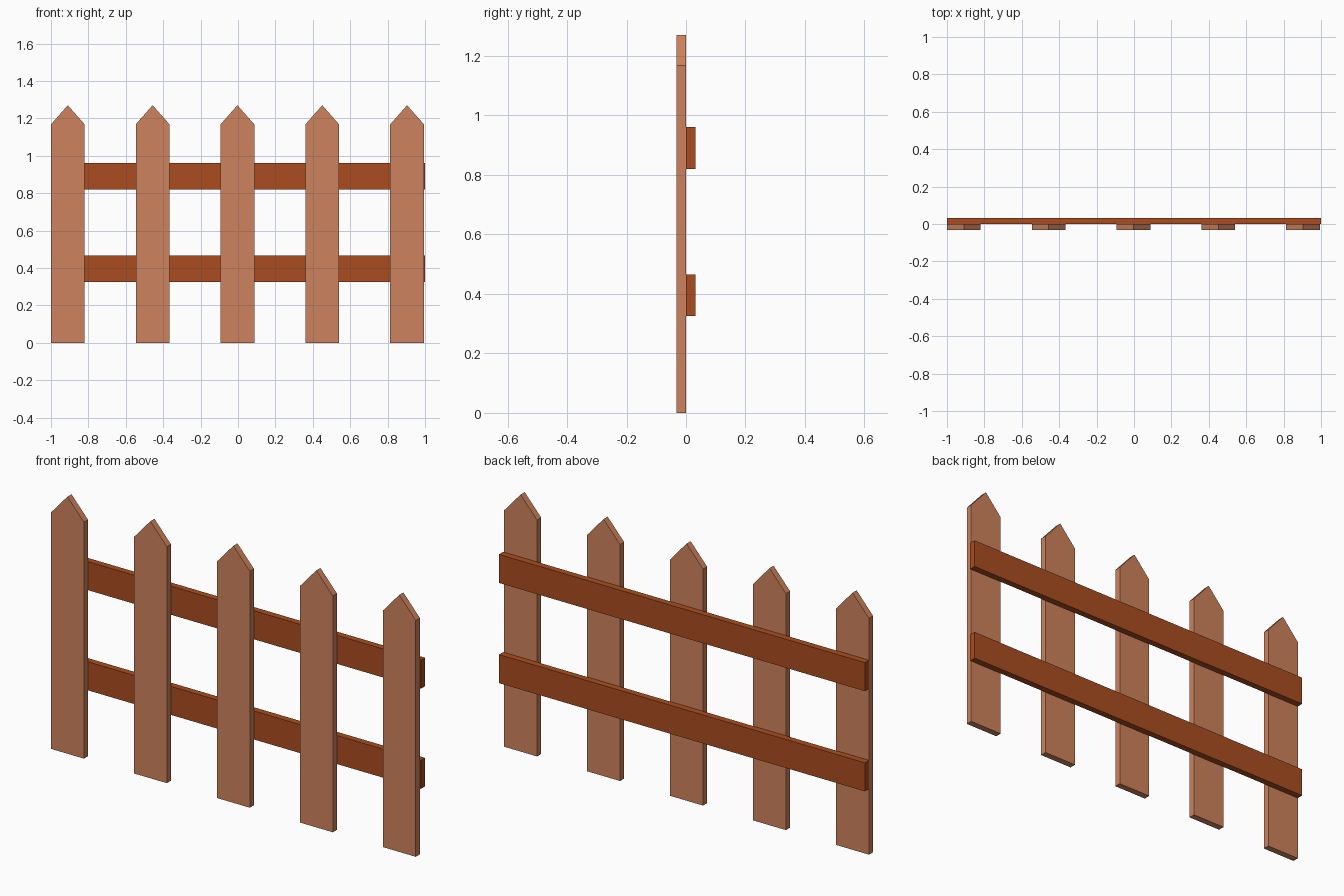
import bpy, bmesh

if "Cube" in bpy.data.objects:
    bpy.data.objects.remove(bpy.data.objects["Cube"])


def material(name, color):
    m = bpy.data.materials.new(name)
    m.diffuse_color = (*color, 1.0)
    m.use_nodes = True
    m.node_tree.nodes["Principled BSDF"].inputs["Base Color"].default_value = m.diffuse_color
    return m


def board(name, profile, y0, y1, mat):
    """Extrude an x/z outline from y0 to y1."""
    bm = bmesh.new()
    face = bm.faces.new([bm.verts.new((x, y0, z)) for x, z in profile])
    ext = bmesh.ops.extrude_face_region(bm, geom=[face])
    verts = [v for v in ext["geom"] if isinstance(v, bmesh.types.BMVert)]
    bmesh.ops.translate(bm, verts=verts, vec=(0, y1 - y0, 0))
    bmesh.ops.recalc_face_normals(bm, faces=bm.faces)
    mesh = bpy.data.meshes.new(name)
    bm.to_mesh(mesh)
    bm.free()
    mesh.materials.append(mat)
    obj = bpy.data.objects.new(name, mesh)
    bpy.context.collection.objects.link(obj)
    return obj


light_wood = material("light_wood", (0.62, 0.225, 0.11))
dark_wood = material("dark_wood", (0.40, 0.075, 0.014))
T = 0.032  # board thickness

# Pointed pickets in front
W, SHOULDER, PEAK, STEP = 0.18, 1.168, 1.27, 0.4535
for i in range(5):
    x = -1 + i * STEP
    board(f"picket_{i + 1}",
          [(x, 0), (x + W, 0), (x + W, SHOULDER), (x + W / 2, PEAK), (x, SHOULDER)],
          -T, 0, light_wood)

# Horizontal rails behind
for name, z0, z1 in (("lower_rail", 0.325, 0.466), ("upper_rail", 0.82, 0.961)):
    board(name, [(-1, z0), (1, z0), (1, z1), (-1, z1)], 0, T, dark_wood)
